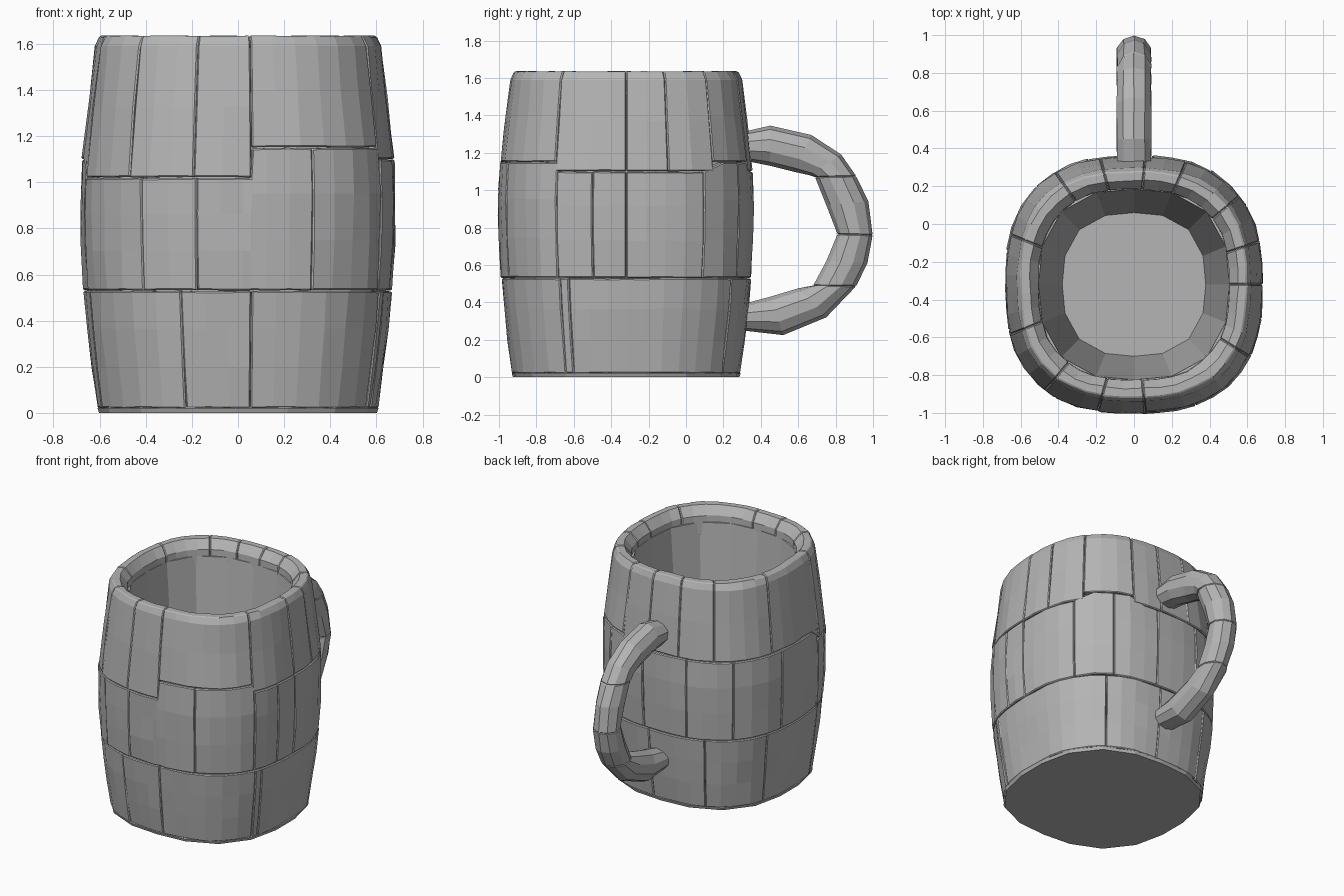
import bpy, bmesh, math, random
from mathutils import Vector

random.seed(4)
if "Cube" in bpy.data.objects:
    bpy.data.objects.remove(bpy.data.objects["Cube"], do_unlink=True)

stone = bpy.data.materials.new("stone_grey")
stone.use_nodes = True
GREY = (0.46, 0.46, 0.46, 1)
stone.diffuse_color = GREY
stone.node_tree.nodes["Principled BSDF"].inputs["Base Color"].default_value = GREY

CENTRE_Y = -0.32
HEIGHT = 1.637
SQUARE = 2.55
PROFILE = [(0, 0.605), (0.03, 0.61), (0.3, 0.645), (0.53, 0.667), (0.8, 0.682),
           (1.0, 0.682), (1.15, 0.672), (1.59, 0.618), (HEIGHT, 0.595)]


def radius(z):
    """Outer radius of the barrel at a height."""
    for (z0, r0), (z1, r1) in zip(PROFILE, PROFILE[1:]):
        if z <= z1:
            return r0 + (r1 - r0) * (z - z0) / (z1 - z0)
    return PROFILE[-1][1]


def polar(deg, r, z):
    """Point on a slightly squared circle; 0 degrees is the front."""
    a = math.radians(deg)
    s, c = math.sin(a), math.cos(a)
    k = (abs(s) ** SQUARE + abs(c) ** SQUARE) ** (-1 / SQUARE)
    return Vector((r * k * s, CENTRE_Y - r * k * c, z))


def finish(name, bm, bevel=0):
    bmesh.ops.recalc_face_normals(bm, faces=bm.faces)
    mesh = bpy.data.meshes.new(name)
    bm.to_mesh(mesh)
    bm.free()
    mesh.materials.append(stone)
    obj = bpy.data.objects.new(name, mesh)
    bpy.context.collection.objects.link(obj)
    if bevel:
        mod = obj.modifiers.new("worn_edges", "BEVEL")
        mod.width = bevel
        mod.segments = 1
        mod.limit_method = "ANGLE"
        mod.angle_limit = math.radians(60)
    return obj


def loft(bm, rings):
    """Skin closed rings of points, capping both ends."""
    loops = [[bm.verts.new(p) for p in ring] for ring in rings]
    n = len(loops[0])
    for a, b in zip(loops, loops[1:]):
        for i in range(n):
            j = (i + 1) % n
            bm.faces.new((a[i], a[j], b[j], b[i]))
    bm.faces.new(loops[0])
    bm.faces.new(loops[-1])


def lathe(name, profile, sides):
    bm = bmesh.new()
    loft(bm, [[polar(360 * i / sides, r, z) for i in range(sides)]
              for r, z in profile])
    return finish(name, bm)


def seam(deg):
    """Height of the uneven joint between middle and top courses."""
    if -70 < deg < 5:
        return 1.02
    if 5 <= deg < 58 or 130 < deg < 158:
        return 1.15
    return 1.10


def block(bm, a0, a1, low, high, rim):
    """One curved stone with a slightly chipped outer face."""
    a0, a1 = a0 + 0.06, a1 - 0.06
    steps = max(1, round((a1 - a0) / 9))
    angles = [a0 + (a1 - a0) * i / steps for i in range(steps + 1)]
    if a0 < 4 and a1 > 6:
        angles = sorted([a for a in angles if abs(a - 5) > 3] + [4.7, 5.3])
    rings = []
    for a in angles:
        lean = lambda: random.uniform(-0.003, 0.005)
        mid = min(max(a, a0 + 1), a1 - 1) if abs(a - 5) > 1 else a
        z0 = low(mid) + random.uniform(0, 0.004)
        z1 = high(mid) - random.uniform(0, 0.004)
        if rim:
            ring = [polar(a, radius(z) + lean(), z)
                    for z in (z0, (z0 + z1) / 2, 1.59, z1)]
            ring += [polar(a, r + lean(), z)
                     for r, z in ((0.55, z1), (0.505, 1.575), (0.50, 1.45), (0.55, z0))]
        else:
            ring = [polar(a, radius(z) + lean(), z)
                    for z in (z0 + (z1 - z0) * t for t in (0, 0.35, 0.68, 1))]
            ring += [polar(a, radius(z) - 0.07, z) for z in (z1, z0)]
        rings.append(ring)
    loft(bm, rings)


def course(name, joints, low, high, rim=False):
    bm = bmesh.new()
    for a0, a1 in zip(joints, joints[1:] + [joints[0] + 360]):
        wrap = lambda f: lambda a: f((a + 180) % 360 - 180)
        block(bm, a0, a1, wrap(low), wrap(high), rim)
    return finish(name, bm, 0.006)


# Solid inner shell with the hollow
lathe("inner_shell", [(0.585, 0.02), (0.64, 0.53), (0.66, 0.85), (0.645, 1.15),
                      (0.59, 1.53), (0.505, 1.53), (0.38, 0.14)], 16)

# Flat foot
lathe("foot", [(0.605, 0), (0.612, 0.02), (0.6, 0.03)], 18)

# Three courses of stones
course("lower_stones", [-115, -68, -21, 5, 60, 64, 142, 175, 210],
       lambda a: 0.018, lambda a: 0.53)
course("middle_stones", [-105, -70, -35, -15, 27, 59, 75, 90, 125, 146, 172, 200, 225],
       lambda a: 0.53, seam)
course("upper_stones", [-112, -68, -40, -16, 5, 58, 90, 109, 130, 157, 175, 195, 215],
       seam, lambda a: HEIGHT, True)

# Handle in four stones, each a list of (inner y, inner z, outer y, outer z)
HANDLE = [
    [(0.30, 1.16, 0.30, 1.31), (0.45, 1.13, 0.45, 1.345),
     (0.57, 1.10, 0.67, 1.295), (0.66, 1.08, 0.83, 1.19), (0.69, 1.07, 0.91, 1.075)],
    [(0.69, 1.07, 0.91, 1.075), (0.75, 0.92, 0.975, 0.94), (0.81, 0.765, 0.998, 0.76)],
    [(0.81, 0.765, 0.998, 0.76), (0.75, 0.62, 0.97, 0.61), (0.68, 0.49, 0.91, 0.487)],
    [(0.68, 0.49, 0.91, 0.487), (0.60, 0.475, 0.75, 0.32),
     (0.45, 0.43, 0.52, 0.225), (0.30, 0.39, 0.30, 0.25)],
]
bm = bmesh.new()
for piece in HANDLE:
    rings = []
    for y0, z0, y1, z1 in piece:
        a, b = Vector((0, y0, z0)), Vector((0, y1, z1))
        ring = []
        for i in range(10):
            t = math.radians(36 * i)
            p = (a + b) / 2 + (b - a) / 2 * math.cos(t)
            p.x = 0.094 * math.sin(t) + random.uniform(-0.004, 0.004)
            ring.append(p)
        rings.append(ring)
    loft(bm, rings)
finish("handle", bm, 0.005)
